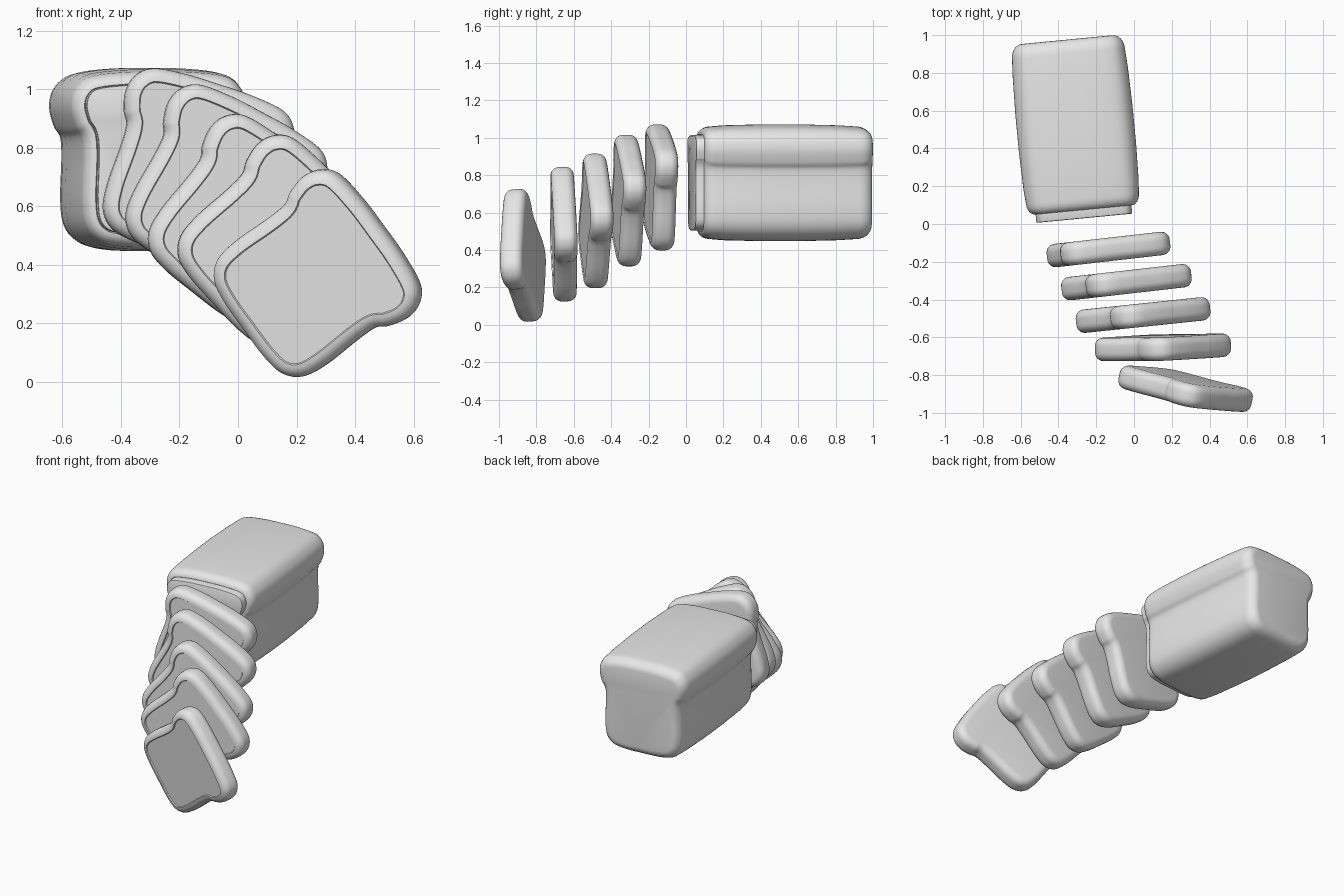
import bpy, bmesh, math
from mathutils import Vector, Matrix

cube = bpy.data.objects.get("Cube")
if cube:
    bpy.data.objects.remove(cube, do_unlink=True)

# One plain material for everything
bread = bpy.data.materials.new("light grey")
bread.use_nodes = True
GREY = (0.8, 0.8, 0.8, 1)
bread.diffuse_color = GREY
bread.node_tree.nodes["Principled BSDF"].inputs["Base Color"].default_value = GREY

# Right half of the bread cross-section, bottom to top
HALF = [(0, -.300), (.12, -.298), (.2, -.28), (.248, -.228), (.262, -.14),
        (.258, 0), (.262, .075), (.284, .115), (.300, .18), (.286, .24),
        (.235, .284), (.12, .300), (0, .302)]


def smooth_loop(points, steps=6):
    """Closed Catmull-Rom curve through the points."""
    out, n = [], len(points)
    for i in range(n):
        a, b, c, d = (points[(i + k) % n] for k in (-1, 0, 1, 2))
        for s in range(steps):
            t = s / steps
            out.append(0.5 * (2 * b + (c - a) * t + (2 * a - 5 * b + 4 * c - d) * t * t
                              + (3 * b - a - 3 * c + d) * t ** 3))
    return out


right = [Vector(p) for p in HALF]
left = [Vector((-p.x, p.y)) for p in reversed(right[1:-1])]
OUTLINE = smooth_loop(right + left)


def ring(inset):
    """The outline moved inwards by inset."""
    n, out = len(OUTLINE), []
    for i, p in enumerate(OUTLINE):
        t = (OUTLINE[(i + 1) % n] - OUTLINE[i - 1]).normalized()
        out.append(p + Vector((-t.y, t.x)) * inset)
    return out


def rounding(y, inset, depth, out_to_in, steps=6):
    """(inset, y) pairs of a quarter round edge that ends at y."""
    pairs = []
    for i in range(steps + 1):
        a = math.pi / 2 * i / steps
        pairs.append((inset * (1 - math.cos(a)), y - depth * (1 - math.sin(a))))
    return pairs if out_to_in else pairs[::-1]


def loft(name, sections, centre, roll=0, tilt=0, yaw=0):
    """Skin the sections from back to front, turn the part and centre it."""
    bm = bmesh.new()
    rings = [[bm.verts.new((p.x, y, p.y)) for p in ring(inset)] for inset, y in sections]
    n = len(OUTLINE)
    for a, b in zip(rings, rings[1:]):
        for i in range(n):
            j = (i + 1) % n
            bm.faces.new((a[i], a[j], b[j], b[i]))
    bm.faces.new(rings[0])
    bm.faces.new(rings[-1][::-1])
    bmesh.ops.recalc_face_normals(bm, faces=bm.faces)
    turn = (Matrix.Rotation(math.radians(yaw), 4, 'Z')
            @ Matrix.Rotation(math.radians(tilt), 4, 'X')
            @ Matrix.Rotation(math.radians(roll), 4, 'Y'))
    bm.transform(turn)
    middle = Vector([(min(v.co[k] for v in bm.verts) + max(v.co[k] for v in bm.verts)) / 2
                     for k in range(3)])
    bm.transform(Matrix.Translation(-middle))
    for f in bm.faces:
        f.smooth = True
    mesh = bpy.data.meshes.new(name)
    bm.to_mesh(mesh)
    bm.free()
    mesh.set_sharp_from_angle(angle=math.radians(35))
    mesh.materials.append(bread)
    obj = bpy.data.objects.new(name, mesh)
    obj.location = centre
    bpy.context.collection.objects.link(obj)


# Loaf: soft back end, slightly swollen crust, cut end standing proud in front
back = rounding(0.475, 0.058, 0.075, False)
crust = [(-0.006, 0.3), (-0.011, 0.1), (-0.011, -0.1), (-0.006, -0.3)]
front = [(i, -y) for i, y in rounding(0.43, 0.042, 0.06, True)]
cut_end = [(0.045, -0.425), (0.045, -0.468), (0.047, -0.473), (0.052, -0.475)]
loft("loaf", back + crust + front + cut_end, (-0.31, 0.503, 0.76), yaw=5.5)

# Slices: rounded crust rim around a slightly recessed front face
HALF_THICK = 0.062
slice_back = rounding(HALF_THICK, 0.045, 0.045, False)
slice_front = [(i, -y) for i, y in rounding(HALF_THICK, 0.045, 0.045, True)]
crumb = [(0.049, -HALF_THICK + 0.006)]
SLICES = [((-0.135, -0.135, 0.735), 18, 0, 6.5),
          ((-0.04, -0.308, 0.665), 28, 0, 6.5),
          ((0.048, -0.482, 0.556), 38, 0, 6),
          ((0.153, -0.653, 0.485), 47, 1.5, 2),
          ((0.273, -0.872, 0.372), 54, 5, -11.5)]
for number, (centre, roll, tilt, yaw) in enumerate(SLICES, 1):
    loft(f"slice_{number}", slice_back + slice_front + crumb, centre, roll, tilt, yaw)
